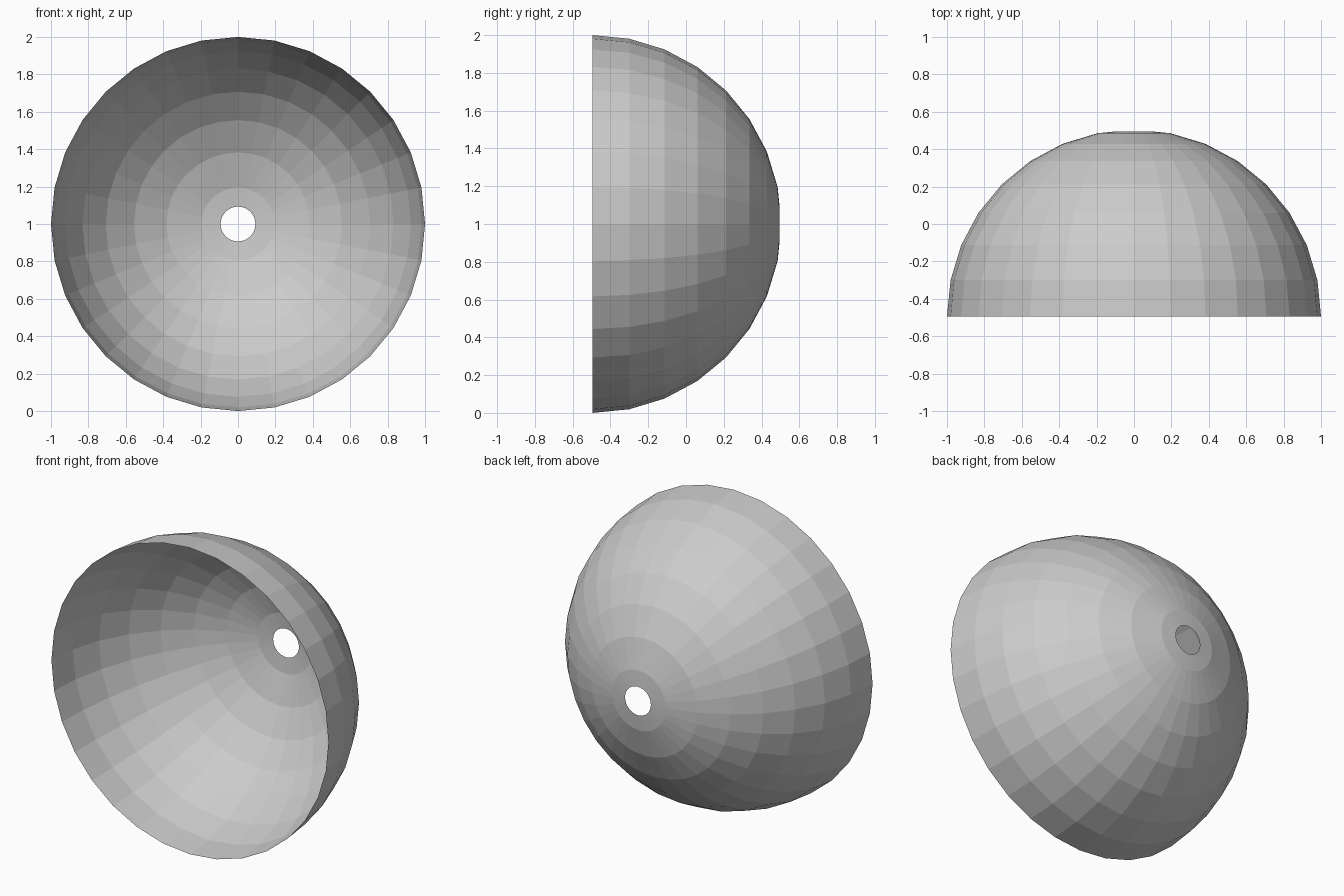
import bpy, bmesh
from math import sin, cos, pi

if "Cube" in bpy.data.objects:
    bpy.data.objects.remove(bpy.data.objects["Cube"])

SEGMENTS = 32
STEP = pi / 16          # latitude step of the faceted dome
HOLE_R = 0.093
RIM_Y = -0.4955         # plane of the open rim
CENTER_Z = 1.0

# Profile from the rim to the hole edge, as (radius, depth along y)
profile = [(cos(i * STEP), sin(i * STEP)) for i in range(8)]
r_last, d_last = profile[-1]
profile.append((HOLE_R, d_last + (1 - d_last) * (1 - HOLE_R / r_last)))

# Open half-sphere shell, revolved around the y axis
bm = bmesh.new()
rings = []
for r, d in profile:
    rings.append([bm.verts.new((r * cos(2 * pi * k / SEGMENTS),
                                RIM_Y + d,
                                CENTER_Z + r * sin(2 * pi * k / SEGMENTS)))
                  for k in range(SEGMENTS)])
for a, b in zip(rings, rings[1:]):
    for k in range(SEGMENTS):
        n = (k + 1) % SEGMENTS
        bm.faces.new((a[k], b[k], b[n], a[n]))

# Normals point away from the dome centre
bm.normal_update()
for f in bm.faces:
    c = f.calc_center_median()
    c.y -= RIM_Y
    c.z -= CENTER_Z
    if f.normal.dot(c) < 0:
        f.normal_flip()

mesh = bpy.data.meshes.new("dome_shade")
bm.to_mesh(mesh)
bm.free()
bpy.context.collection.objects.link(bpy.data.objects.new("dome_shade", mesh))
